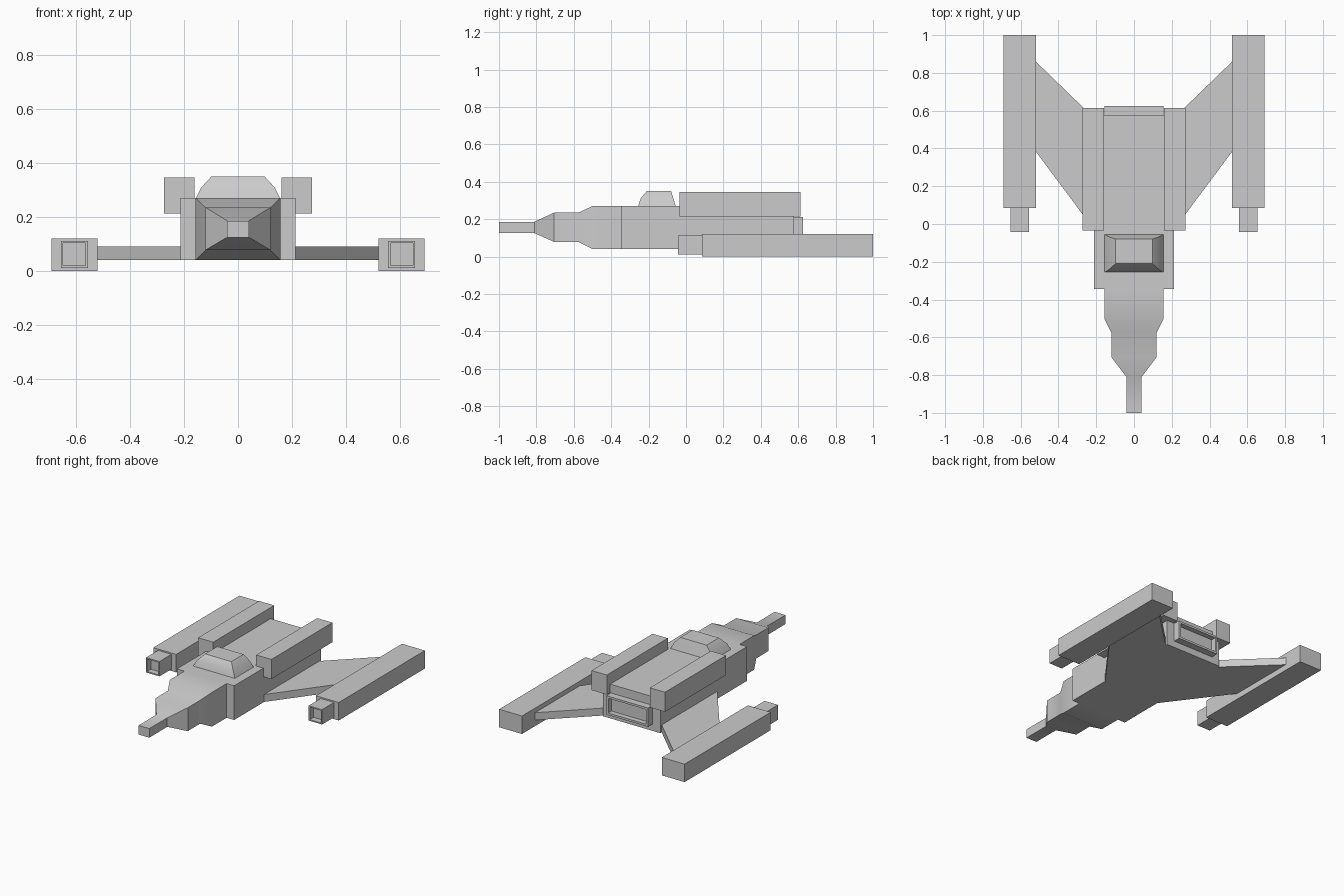
import bpy
import bmesh
from mathutils import Vector

cube = bpy.data.objects.get("Cube")
if cube:
    bpy.data.objects.remove(cube, do_unlink=True)

grey = bpy.data.materials.new("hull_grey")
grey.use_nodes = True
grey.diffuse_color = (0.6, 0.6, 0.6, 1)
grey.node_tree.nodes["Principled BSDF"].inputs["Base Color"].default_value = (0.6, 0.6, 0.6, 1)


def finish(name, bm, smooth=False):
    bmesh.ops.recalc_face_normals(bm, faces=bm.faces[:])
    mesh = bpy.data.meshes.new(name)
    bm.to_mesh(mesh)
    bm.free()
    mesh.materials.append(grey)
    obj = bpy.data.objects.new(name, mesh)
    bpy.context.collection.objects.link(obj)
    if smooth:
        bpy.ops.object.select_all(action='DESELECT')
        obj.select_set(True)
        bpy.context.view_layer.objects.active = obj
        bpy.ops.object.shade_smooth_by_angle()
    return obj


def loft(name, rings, smooth=False):
    """Skin a list of equal-length point rings and cap both ends."""
    bm = bmesh.new()
    rows = [[bm.verts.new(p) for p in ring] for ring in rings]
    n = len(rows[0])
    for a, b in zip(rows, rows[1:]):
        for i in range(n):
            j = (i + 1) % n
            bm.faces.new((a[i], a[j], b[j], b[i]))
    bm.faces.new(rows[0])
    bm.faces.new(rows[-1])
    return finish(name, bm, smooth)


def box(name, x, y, z, recess=None, rim=0.012, depth=0.04):
    """Box between ranges; recess = y direction of a face with a sunken opening."""
    bm = bmesh.new()
    bmesh.ops.create_cube(bm, size=1)
    for v in bm.verts:
        v.co = Vector([r[0] if c < 0 else r[1] for c, r in zip(v.co, (x, y, z))])
    if recess:
        bm.normal_update()
        face = next(f for f in bm.faces if f.normal.y * recess > 0.9)
        bmesh.ops.inset_individual(bm, faces=[face], thickness=rim)
        # straight walls: extrude the inner face inwards
        new = bmesh.ops.extrude_discrete_faces(bm, faces=[face])["faces"][0]
        for v in new.verts:
            v.co.y -= recess * depth
    return finish(name, bm)


def section(y, half, low, high):
    return [(-half, y, low), (half, y, low), (half, y, high), (-half, y, high)]


def plan(z, half, front, back):
    return [(-half, front, z), (half, front, z), (half, back, z), (-half, back, z)]


# Fuselage and stepped nose
box("main_body", (-0.213, 0.213), (-0.345, 0.577), (0.04, 0.27))
loft("nose", [
    section(-1.0, 0.04, 0.125, 0.186),
    section(-0.81, 0.04, 0.125, 0.186),
    section(-0.705, 0.12, 0.078, 0.235),
    section(-0.575, 0.12, 0.078, 0.235),
    section(-0.5, 0.157, 0.04, 0.27),
    section(-0.345, 0.157, 0.04, 0.27),
], smooth=True)

# Cockpit canopy
loft("canopy", [
    plan(0.27, 0.155, -0.255, -0.055),
    plan(0.31, 0.135, -0.243, -0.067),
    plan(0.35, 0.098, -0.21, -0.08),
], smooth=True)

# Rear exhaust
box("rear_exhaust", (-0.155, 0.155), (0.577, 0.625), (0.085, 0.212),
    recess=1, rim=0.02, depth=0.035)

# Paired side parts
for side, s in (("left", 1), ("right", -1)):
    def span(a, b):
        return tuple(sorted((s * a, s * b)))
    box(side + "_top_rail", span(0.16, 0.273), (-0.035, 0.613), (0.213, 0.345))
    outline = [(0.2, -0.045), (0.53, 0.397), (0.53, 0.87), (0.2, 0.55)]
    loft(side + "_wing", [[(s * x, y, z) for x, y in outline] for z in (0.04, 0.09)])
    box(side + "_nacelle", span(0.52, 0.69), (0.085, 1.0), (0.0, 0.121))
    box(side + "_gun", span(0.555, 0.655), (-0.042, 0.085), (0.012, 0.112), recess=-1)
